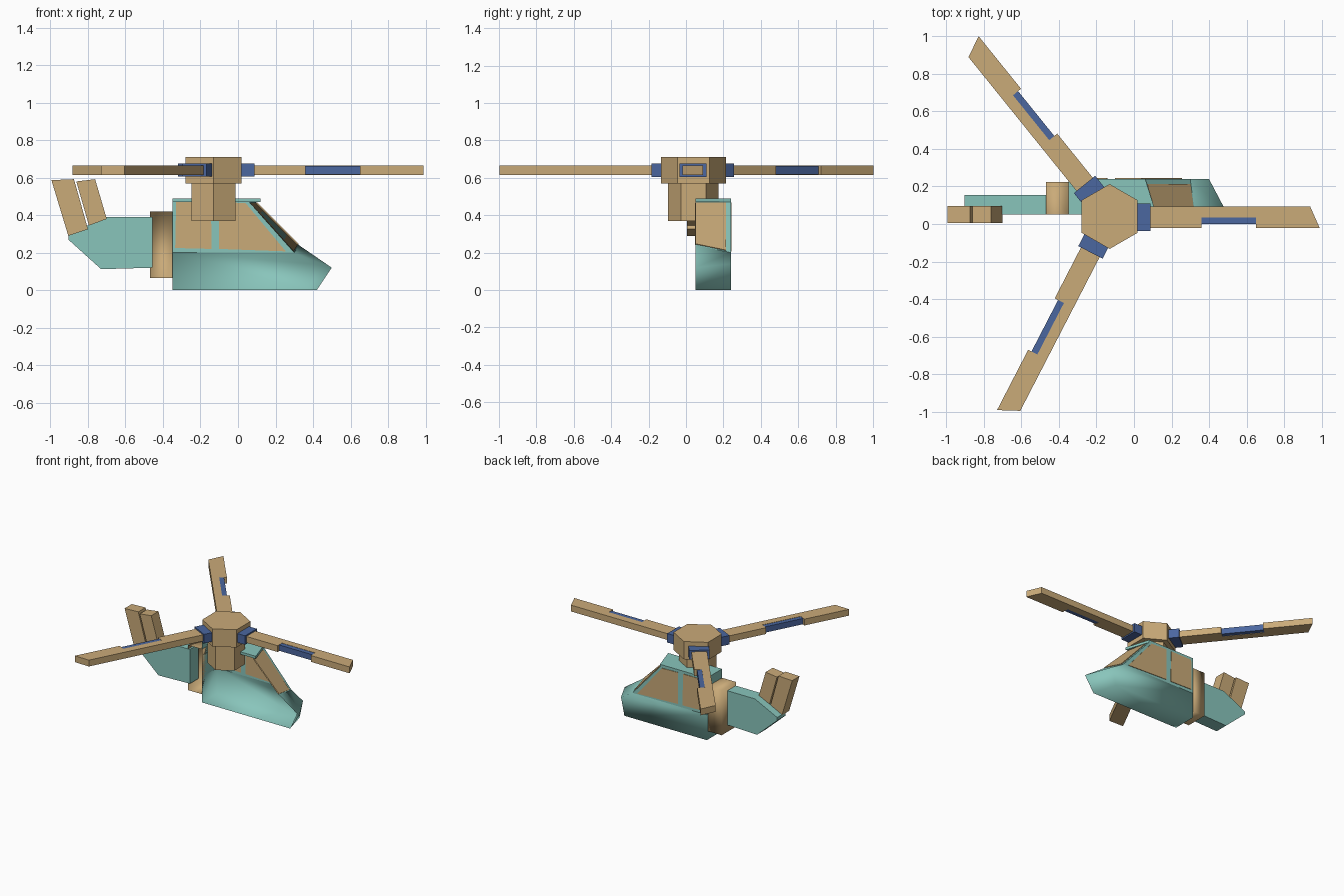
import bpy, bmesh, math
from mathutils import Vector

if "Cube" in bpy.data.objects:
    bpy.data.objects.remove(bpy.data.objects["Cube"])


def material(name, rgb):
    m = bpy.data.materials.new(name)
    m.diffuse_color = (*rgb, 1)
    m.use_nodes = True
    m.node_tree.nodes["Principled BSDF"].inputs["Base Color"].default_value = m.diffuse_color
    return m


TEAL = material("teal", (0.25, 0.56, 0.50))
TAN = material("tan", (0.59, 0.405, 0.19))
BLUE = material("blue", (0.07, 0.135, 0.35))


def mesh_object(name, verts, faces, mat, smooth=False):
    me = bpy.data.meshes.new(name)
    me.from_pydata([tuple(v) for v in verts], [], faces)
    bm = bmesh.new()
    bm.from_mesh(me)
    bmesh.ops.recalc_face_normals(bm, faces=bm.faces)
    if smooth:
        for f in bm.faces:
            f.smooth = True
    bm.to_mesh(me)
    bm.free()
    me.materials.append(mat)
    ob = bpy.data.objects.new(name, me)
    bpy.context.collection.objects.link(ob)
    return ob


def prism(name, lower, upper, mat):
    """Closed solid between two matching outlines."""
    n = len(lower)
    faces = [tuple(range(n)), tuple(range(n, 2 * n))]
    faces += [(i, (i + 1) % n, n + (i + 1) % n, n + i) for i in range(n)]
    return mesh_object(name, list(lower) + list(upper), faces, mat)


def prism_y(name, outline, y0, y1, mat):
    return prism(name, [(x, y0, z) for x, z in outline], [(x, y1, z) for x, z in outline], mat)


def prism_z(name, outline, z0, z1, mat):
    return prism(name, [(x, y, z0) for x, y in outline], [(x, y, z1) for x, y in outline], mat)


# Cabin: open half shell, cut at the centre plane y = 0.05
C, S = 0.05, 0.24
P = {
    "b0": (-.35, S, 0), "b1": (.37, S, 0), "c0": (-.35, C, 0), "c1": (.42, C, 0),
    "w0": (-.35, S, .2), "w1": (.30, S, .2), "n": (.40, S, .14), "tip": (.50, C, .12),
    "hood": (.325, C, .24), "r0": (-.35, S, .485), "r1": (.055, S, .475),
    "rc": (.09, C, .475), "k": (-.35, C, .485), "kw": (-.35, C, .2),
}


def shell(name, loops):
    used = sorted({k for l in loops for k in l.split()})
    return mesh_object(name, [P[k] for k in used],
                       [tuple(used.index(k) for k in l.split()) for l in loops], TEAL, True)


shell("lower_hull", ["b0 b1 n w1 w0", "c0 c1 b1 b0", "c1 tip n b1",
                     "tip hood w1 n", "c0 b0 w0 kw"])
shell("cabin_side", ["w0 w1 r1 r0"])
shell("cabin_rear", ["kw w0 r0 k"])
shell("windshield_frame", ["w1 hood rc r1"])
prism_z("roof", [(-.35, C), (.12, C), (.06, S), (-.35, S)], .47, .49, TEAL)

# Side windows: thin plates seen from both sides of the shell
prism_y("rear_side_window", [(-.335, .225), (-.14, .22), (-.145, .469), (-.33, .469)],
        S - .004, S + .004, TAN)
prism_y("front_side_window", [(-.10, .22), (.255, .207), (.04, .465), (-.10, .469)],
        S - .004, S + .004, TAN)

# Windshield plate laid in its frame
W = [Vector(P[k]) for k in ("hood", "w1", "r1", "rc")]


def on_frame(s, t):
    return W[0].lerp(W[1], s).lerp(W[3].lerp(W[2], s), t)


glass = [on_frame(s, t) for s, t in ((0, .02), (.86, .02), (.86, .96), (0, .96))]
nrm = (W[1] - W[0]).cross(W[3] - W[0]).normalized() * .004
prism("windshield", [p - nrm for p in glass], [p + nrm for p in glass], TAN)

# Collar between cabin and tail: open half box with smooth shading
ring = [(C, .065), (.225, .065), (.225, .42), (C, .42)]
mesh_object("tail_collar", [(x, y, z) for x in (-.47, -.35) for y, z in ring],
            [(0, 1, 5, 4), (1, 2, 6, 5), (2, 3, 7, 6), (0, 1, 2, 3), (4, 5, 6, 7)], TAN, True)

# Tail boom and fins
prism_y("tail_boom", [(-.905, .27), (-.73, .112), (-.455, .12), (-.455, .39),
                      (-.71, .39), (-.905, .295)], C, .155, TEAL)
prism_y("rear_fin", [(-.905, .29), (-.80, .325), (-.875, .592), (-.995, .587)], .005, .095, TAN)
prism_y("front_fin", [(-.795, .345), (-.70, .38), (-.762, .592), (-.862, .58)], .005, .095, TAN)

# Six-sided mast and hub
HX, HY = -.13, .04


def hexagon(r):
    return [(HX + r * math.sin(i * math.pi / 3), HY + r * math.cos(i * math.pi / 3))
            for i in range(6)]


prism_z("rotor_mast", hexagon(.135), .37, .57, TAN)
prism_z("rotor_hub", hexagon(.173), .57, .71, TAN)


# Rotor blades: outlines given as (distance along blade, offset to its right)
def blade(i, degrees, k):
    a = math.radians(degrees)
    u, r = (math.cos(a), math.sin(a)), (math.sin(a), -math.cos(a))

    def place(pts):
        return [(HX + u[0] * d + r[0] * s, HY + u[1] * d + r[1] * s) for d, s in pts]

    n0, n1 = .49 * k, .78 * k
    prism_z(f"rotor_blade_{i}", place([
        (.12, .06), (n0, .06), (n0, .005), (n1, .005), (n1, .06),
        (1.12 * k, .06), (1.07 * k, -.052), (.12, -.052)]), .615, .665, TAN)
    prism_z(f"blade_insert_{i}", place([(n0, .005), (n0, .04), (n1, .04), (n1, .005)]),
            .617, .663, BLUE)
    prism_z(f"blade_root_{i}", place([(.14, .076), (.217, .076), (.217, -.07), (.14, -.07)]),
            .605, .676, BLUE)


for i, (deg, k) in enumerate(((0, 1), (128.9, 1.06), (242.7, 1.065)), 1):
    blade(i, deg, k)
